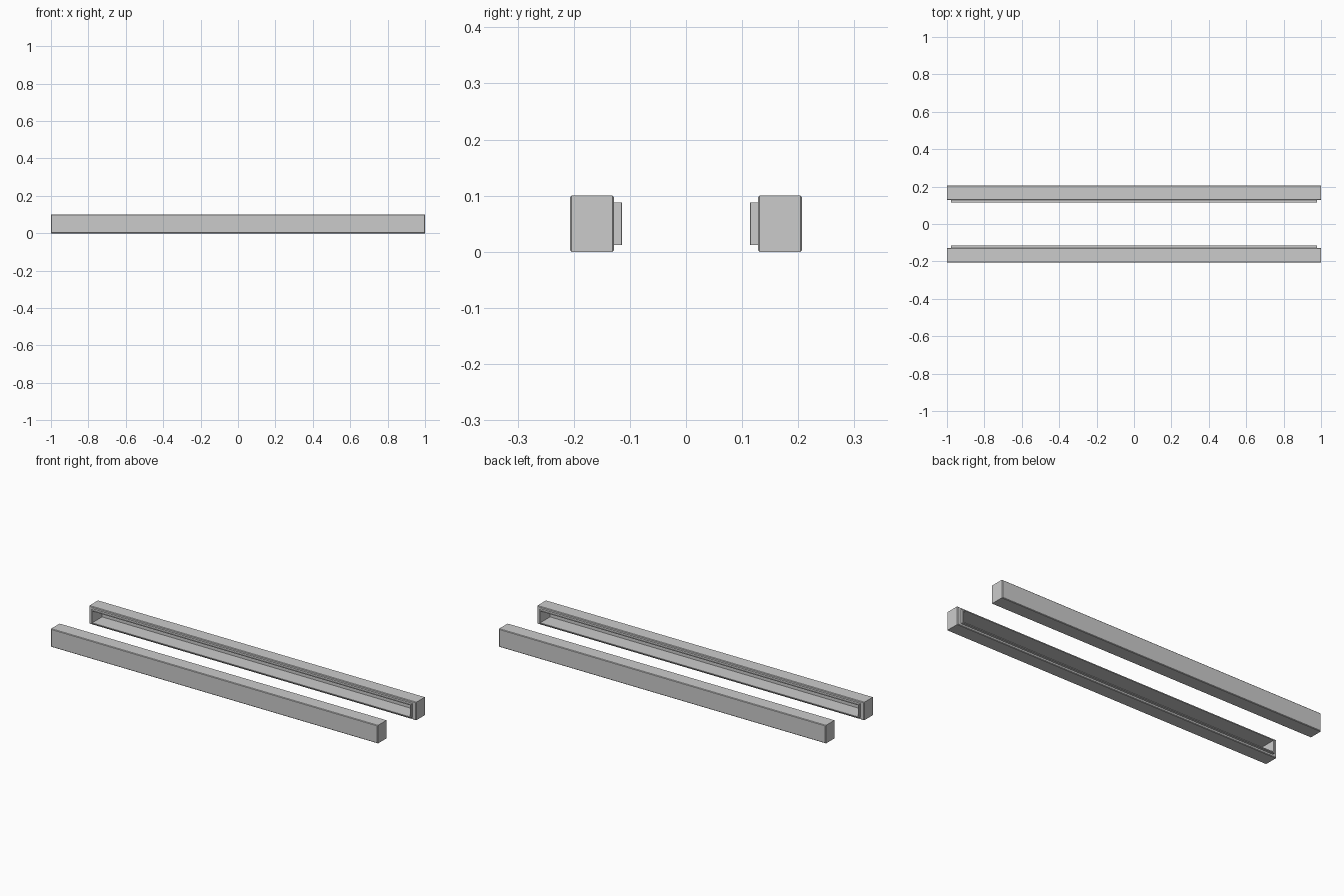
import bpy, bmesh

if "Cube" in bpy.data.objects:
    bpy.data.objects.remove(bpy.data.objects["Cube"])

# rectangular rings: half length, half height, distance from the centre line
OUTER = [(0.997, 0.047, 0.207), (1.0, 0.050, 0.204), (1.0, 0.050, 0.131), (0.997, 0.047, 0.128)]
LIP = [(0.978, 0.038, 0.128), (0.978, 0.038, 0.115), (0.977, 0.037, 0.114)]
CAVITY = [(0.972, 0.032, 0.114), (0.972, 0.032, 0.200)]


def trough(name, side):
    bm = bmesh.new()
    rings = []
    for hx, hz, y in OUTER + LIP + CAVITY:
        rings.append([bm.verts.new((sx * hx, side * y, 0.05 + sz * hz))
                      for sx, sz in ((-1, -1), (1, -1), (1, 1), (-1, 1))])
    for a, b in zip(rings, rings[1:]):
        for i in range(4):
            j = (i + 1) % 4
            bm.faces.new((a[i], a[j], b[j], b[i]))
    # closed back and cavity bottom
    bm.faces.new(rings[0])
    bm.faces.new(rings[-1])
    bmesh.ops.recalc_face_normals(bm, faces=bm.faces)
    mesh = bpy.data.meshes.new(name)
    bm.to_mesh(mesh)
    bm.free()
    bpy.context.collection.objects.link(bpy.data.objects.new(name, mesh))


# two hollow bars facing each other
trough("front_hollow_bar", -1)
trough("back_hollow_bar", 1)
